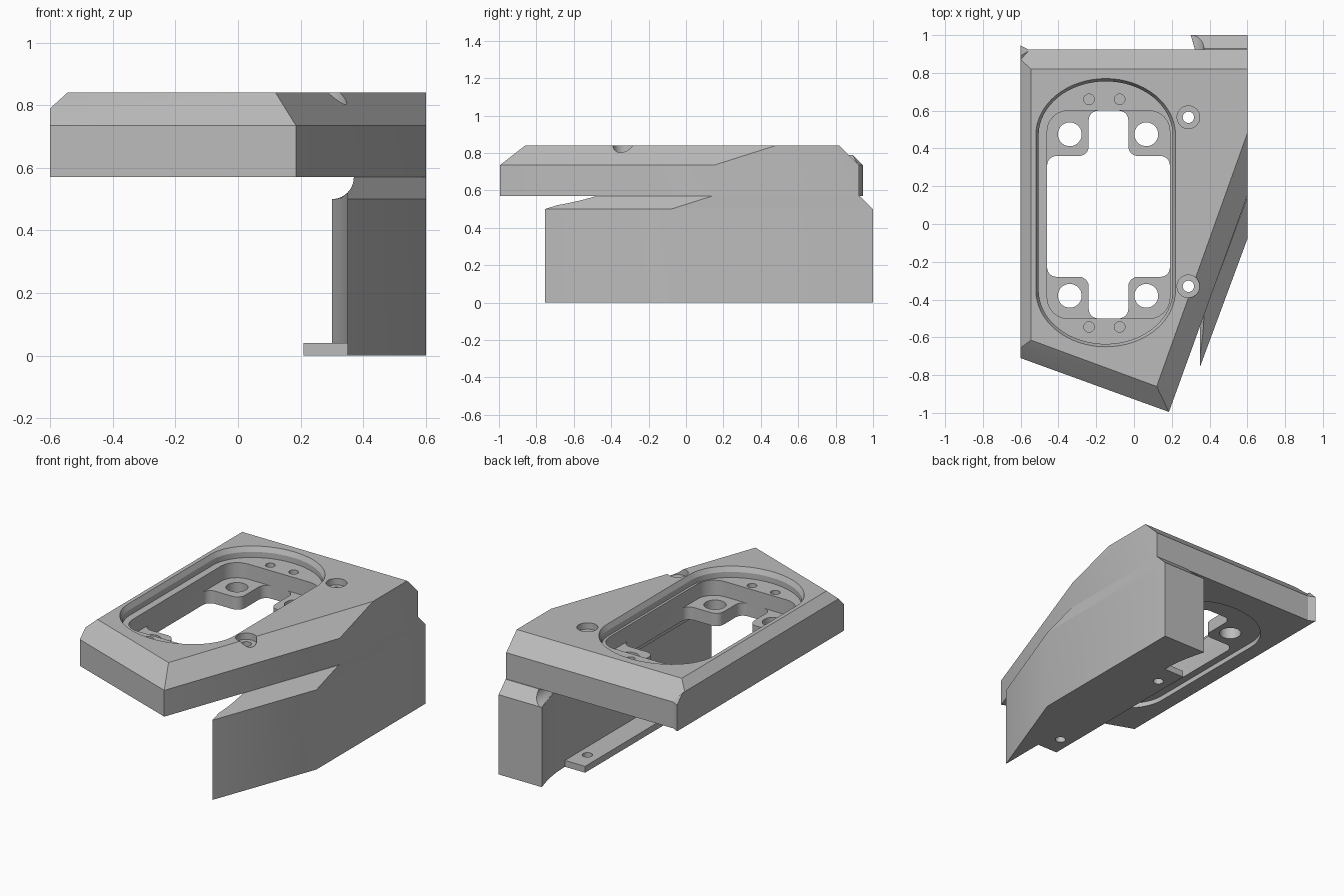
import bpy
import bmesh
from math import sin, cos, pi, sqrt, radians
from mathutils import Vector

cube = bpy.data.objects.get("Cube")
if cube:
    bpy.data.objects.remove(cube, do_unlink=True)

grey = bpy.data.materials.new("plain grey")
grey.use_nodes = True
grey.diffuse_color = (0.5, 0.5, 0.5, 1)
grey.node_tree.nodes["Principled BSDF"].inputs["Base Color"].default_value = (0.5, 0.5, 0.5, 1)


def add_object(name, bm):
    bmesh.ops.recalc_face_normals(bm, faces=bm.faces)
    mesh = bpy.data.meshes.new(name)
    bm.to_mesh(mesh)
    bm.free()
    mesh.materials.append(grey)
    obj = bpy.data.objects.new(name, mesh)
    bpy.context.collection.objects.link(obj)
    return obj


def loft(name, rings):
    """Skin a stack of closed rings of 3D points and cap both ends."""
    bm = bmesh.new()
    rows = [[bm.verts.new(p) for p in ring] for ring in rings]
    n = len(rows[0])
    for low, high in zip(rows, rows[1:]):
        for i in range(n):
            j = (i + 1) % n
            bm.faces.new((low[i], low[j], high[j], high[i]))
    bm.faces.new(rows[0])
    bm.faces.new(rows[-1])
    return add_object(name, bm)


def prism(name, outline, z0, z1):
    return loft(name, [[(x, y, z) for x, y in outline] for z in (z0, z1)])


def hull(name, points):
    bm = bmesh.new()
    for p in points:
        bm.verts.new(p)
    bmesh.ops.convex_hull(bm, input=bm.verts)
    bmesh.ops.dissolve_limit(bm, angle_limit=radians(1), verts=bm.verts, edges=bm.edges)
    return add_object(name, bm)


def rounded(corners, r, steps=6):
    """Round every corner of a polygon, inward or outward."""
    out = []
    for i, c in enumerate(corners):
        c = Vector(c)
        a = c + (Vector(corners[i - 1]) - c).normalized() * r
        b = c + (Vector(corners[(i + 1) % len(corners)]) - c).normalized() * r
        centre = a + b - c
        for k in range(steps + 1):
            t = k / steps * pi / 2
            out.append(tuple(centre + (a - centre) * cos(t) + (b - centre) * sin(t)))
    return out


def circle(x, y, r, n=32):
    return [(x + r * cos(2 * pi * i / n), y + r * sin(2 * pi * i / n)) for i in range(n)]


def oval(inset):
    """Straight-sided outline with elliptical ends."""
    pts = []
    for end in (1, -1):
        for i in range(33):
            a = pi * i / 32
            pts.append((-0.15 + end * (0.37 - inset) * cos(a),
                        0.06 + end * (0.41 + (0.30 - inset) * sin(a))))
    return pts


def cut(target, cutter):
    cutter.hide_render = True
    mod = target.modifiers.new("cut", 'BOOLEAN')
    mod.operation = 'DIFFERENCE'
    mod.solver = 'EXACT'
    mod.object = cutter
    bpy.context.view_layer.objects.active = target
    bpy.ops.object.modifier_apply(modifier=mod.name)
    bpy.data.objects.remove(cutter, do_unlink=True)


# Top plate with bevelled upper edges
BOTTOM, SHOULDER, TOP = 0.57, 0.735, 0.84
base = [(-0.6, 0.925), (-0.6, -0.71), (0.185, -0.995), (0.6, 0.15), (0.6, 0.925)]
crown = [(-0.545, 0.82), (-0.545, -0.615), (0.12, -0.86), (0.6, 0.48), (0.6, 0.82)]
plate = hull("top_plate",
             [(x, y, z) for x, y in base for z in (BOTTOM, SHOULDER)]
             + [(x, y, TOP) for x, y in crown]
             + [(-0.6, 0.87, 0.79), (-0.6, -0.655, 0.79)])

# Small lip on the back corner
lip = hull("back_corner_lip",
           [(x, y, z) for x, y in ((-0.6, 0.945), (-0.6, 0.92), (-0.55, 0.92))
            for z in (BOTTOM, SHOULDER)]
           + [(-0.6, 0.89, 0.79), (-0.6, 0.865, 0.79)])

# Oval pocket with a sloped rim, and a shallow recess underneath
levels = ((0.775, 0.015), (0.81, 0.015), (TOP, 0), (0.9, 0))
cut(plate, loft("pocket_cutter", [[(x, y, z) for x, y in oval(i)] for z, i in levels]))
cut(plate, prism("recess_cutter", oval(0.015), 0.5, 0.6))

# Window down to the corner tabs, then the cross-shaped opening between them
x0, x1, x2, x3 = -0.46, -0.24, -0.03, 0.19
y0, y1, y2, y3 = -0.5, -0.28, 0.36, 0.6
cut(plate, prism("window_cutter",
                 rounded([(x0, y0), (x3, y0), (x3, y3), (x0, y3)], 0.11), 0.68, 0.9))
cross = [(x1, y0), (x2, y0), (x2, y1), (x3, y1), (x3, y2), (x2, y2),
         (x2, y3), (x1, y3), (x1, y2), (x0, y2), (x0, y1), (x1, y1)]
cut(plate, prism("opening_cutter", rounded(cross, 0.05), 0.5, 0.72))

# Tab holes and small blind holes, mirrored about the pocket centre
for y in (0.475, -0.38):
    for x in (-0.34, 0.065):
        cut(plate, prism("tab_hole_cutter", circle(x, y, 0.063), 0.5, 0.9))
for y in (0.66, -0.545):
    for x in (-0.238, -0.076):
        cut(plate, prism("blind_hole_cutter", circle(x, y, 0.028, 24), 0.7, 0.9))

# Side wall: slanted front, coved inner top edge, bevelled outer top edge
SLOPE = 2.7


def wall_ring(z):
    rise = max(0, z - 0.5)
    back = 1 - rise
    corner = -0.08 + 0.22 * rise / 0.07
    cove = 0.3
    if rise > 0:
        cove += sqrt(max(0, 0.07 ** 2 - (0.57 - z) ** 2))
    ring = [(0.6, back, z)]
    for i in range(11):
        y = back + (0.7 - back) * i / 10
        ring.append((max(cove, 0.35 - 0.05 * ((y - 0.7) / 0.3) ** 2), y, z))
    inner = max(cove, 0.35)
    ring.append((inner, corner - (0.6 - inner) * SLOPE, z))
    ring.append((0.6, corner, z))
    return ring


cove_levels = [0.57 - 0.07 * cos(pi / 2 * i / 10) for i in range(11)]
wall = loft("side_wall", [wall_ring(z) for z in [0] + cove_levels])

# Foot flange along the inside of the wall
flange = prism("foot_flange", [(0.21, -0.46), (0.36, -0.46), (0.36, 0.7), (0.21, 0.7)], 0, 0.04)

# Aligned screw holes through plate and flange, counterbored on top
for y in (0.565, -0.33):
    cut(plate, prism("counterbore_cutter", circle(0.288, y, 0.06), 0.8, 0.9))
    for part in (plate, flange):
        cut(part, prism("screw_hole_cutter", circle(0.288, y, 0.03), -0.1, 0.95))

# Smooth the curved walls, keep the edges sharp
bpy.ops.object.select_all(action='DESELECT')
for part in (plate, lip, wall, flange):
    part.select_set(True)
bpy.context.view_layer.objects.active = plate
bpy.ops.object.shade_smooth_by_angle(angle=radians(25))
